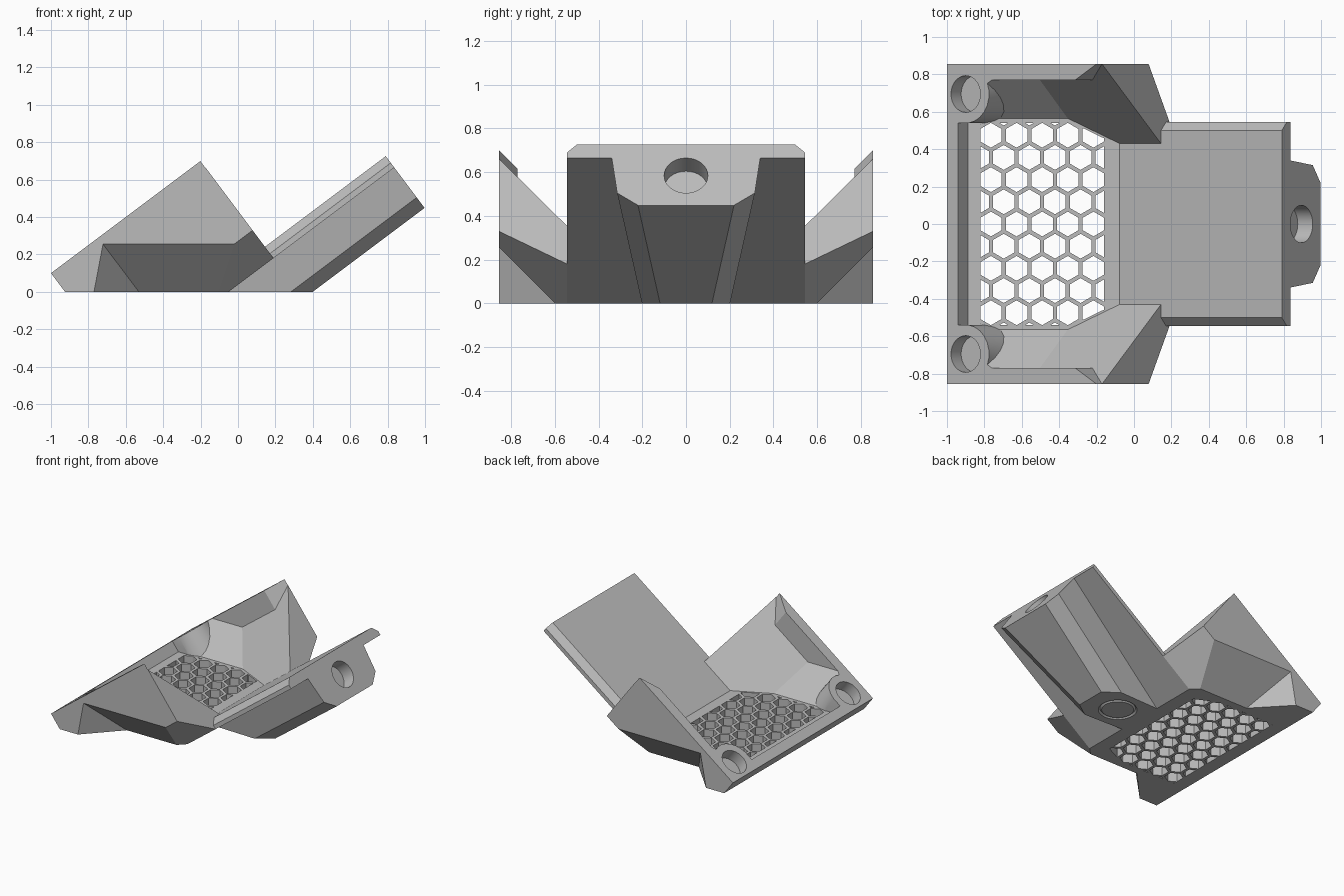
import bpy, bmesh, math
from itertools import combinations
from mathutils import Vector, Matrix

cube = bpy.data.objects.get("Cube")
if cube:
    bpy.data.objects.remove(cube, do_unlink=True)

grey = bpy.data.materials.new("plain grey")
grey.use_nodes = True
colour = (0.5, 0.5, 0.5, 1)
grey.diffuse_color = colour
grey.node_tree.nodes["Principled BSDF"].inputs["Base Color"].default_value = colour

# Axes of the tilted frame: U up the slope, N out of the slope, plus world Y and Z
U, N = Vector((0.8, 0, 0.6)), Vector((-0.6, 0, 0.8))
X, Y, Z = Vector((1, 0, 0)), Vector((0, 1, 0)), Vector((0, 0, 1))


def both(v, d):
    """The same limit on the left and right flank."""
    return [(v, d), (Vector((v.x, -v.y, v.z)), d)]


def add_solid(bm, planes):
    """Convex solid of all points p with p.v <= d for each (v, d)."""
    points = []
    for trio in combinations(planes, 3):
        m = Matrix([t[0] for t in trio])
        if abs(m.determinant()) < 1e-5:
            continue
        p = m.inverted() @ Vector([t[1] for t in trio])
        if all(p.dot(v) <= d + 1e-5 for v, d in planes):
            if all((p - q).length > 1e-4 for q in points):
                points.append(p)
    if len(points) < 4:
        return
    verts = [bm.verts.new(p) for p in points]
    bmesh.ops.convex_hull(bm, input=verts)


def finish(name, bm):
    loose = [v for v in bm.verts if not v.link_faces]
    bmesh.ops.delete(bm, geom=loose, context='VERTS')
    bmesh.ops.dissolve_limit(bm, angle_limit=0.01, verts=bm.verts, edges=bm.edges)
    bmesh.ops.recalc_face_normals(bm, faces=bm.faces)
    mesh = bpy.data.meshes.new(name)
    bm.to_mesh(mesh)
    bm.free()
    mesh.materials.append(grey)
    ob = bpy.data.objects.new(name, mesh)
    bpy.context.collection.objects.link(ob)
    return ob


def solid(name, planes):
    bm = bmesh.new()
    add_solid(bm, planes)
    return finish(name, bm)


def drill(name, centre, axis, radius, depth):
    """Cylinder reaching depth below and above the centre."""
    bm = bmesh.new()
    turn = axis.to_track_quat('Z', 'Y').to_matrix().to_4x4()
    bmesh.ops.create_cone(bm, cap_ends=True, segments=32, radius1=radius, radius2=radius,
                          depth=2 * depth, matrix=Matrix.Translation(centre) @ turn)
    return finish(name, bm)


def combine(ob, other, operation):
    mod = ob.modifiers.new(operation, 'BOOLEAN')
    mod.operation, mod.object, mod.solver = operation, other, 'EXACT'
    bpy.context.view_layer.objects.active = ob
    bpy.ops.object.modifier_apply(modifier=mod.name)
    bpy.data.objects.remove(other, do_unlink=True)


# Outer shell of the tilted duct, sloping in underneath
envelope = [(N, 0.68), (-U, 0.74), (-Z, 0)]
duct = solid("duct_frame", envelope + [(U, 0.26), (-N, -0.03)] + both(Y, 0.855)
             + both(Y - Z, 0.6) + both(0.6 * Y - N, 0.297))

# Corner feet under the low edge
slant = Vector((0.0676, 0.0636, -0.01275))
heel = Vector((-0.77, 0.855, 0))
for s in (1, -1):
    flip = Vector((1, s, 1))
    foot = solid("foot", envelope + [(s * Y, 0.855), (-s * Y, -0.4),
                                     (slant * flip, slant.dot(heel))])
    combine(duct, foot, 'UNION')

# Hollow of the duct, then its flared mouth at the high end
hollow = [(-Z, -0.075), (-N, -0.106), (-U, 0.665), (Z, 1.5), (X, 1)]
hollow += both(Y - Z, 0.49) + both(1.235 * Y - N, 0.425)
combine(duct, solid("hollow", hollow + both(Y, 0.77)), 'DIFFERENCE')
combine(duct, solid("mouth", hollow + both(Y - 0.6 * U, 0.7)), 'DIFFERENCE')

# Rounded screw bosses with blind holes
boss_u, boss_y, boss_r = -0.615, 0.695, 0.155
for s in (1, -1):
    planes = [(N, 0.68), (-U, 0.73), (-Z, 0), (s * Y - Z, 0.6)]
    for i in range(13):
        a = math.radians(-90 + 15 * i)
        v = U * math.cos(a) + Y * s * math.sin(a)
        planes.append((v, boss_u * math.cos(a) + boss_y * math.sin(a) + boss_r))
    combine(duct, solid("boss", planes), 'UNION')
    top = U * boss_u + N * 0.68 + Y * boss_y * s
    combine(duct, drill("screw_hole", top, N, 0.098, 0.09), 'DIFFERENCE')

# Honeycomb grille through the floor
pitch, bar = 0.137, 0.022
left, right, side = -0.82, -0.16, 0.54
bm = bmesh.new()
for row in range(-5, 6):
    cy = row * pitch * math.sqrt(3) / 2
    for col in range(-1, 6):
        cx = -0.765 + pitch * (col + 0.5 * (row % 2))
        if not left - 0.045 < cx < right + 0.045:
            continue
        planes = [(-X, -left), (X, right), (Z, 0.1), (-Z, 0.1)]
        planes += both(Y, side) + both(Y + 0.486 * X, 0.38)
        for i in range(6):
            a = math.radians(60 * i)
            v = Vector((math.cos(a), math.sin(a), 0))
            planes.append((v, v.dot(Vector((cx, cy, 0))) + (pitch - bar) / 2))
        add_solid(bm, planes)
combine(duct, finish("grille_cells", bm), 'DIFFERENCE')

# Sloping arm: chamfered plate on a tapered spine
end = 1.067
arm = solid("arm_plate", [(N, 0.106), (-N, -0.03), (U, end), (-Z, 0), (-X, 0.1)]
            + both(Y, 0.545) + both(Y + N, 0.606))
spine = solid("arm_spine", [(N, 0.05), (-N, 0.24), (U, end), (-Z, 0)]
              + both(Y - 0.125 * N - 0.135 * U, 0.192)
              + both(Y - 1.36 * N - 0.135 * U, 0.402))
combine(arm, spine, 'UNION')
combine(arm, drill("socket", U * end - N * 0.07, U, 0.1, 0.1), 'DIFFERENCE')

# Shallow ring groove under the spine
bpy.ops.mesh.primitive_torus_add(major_radius=0.125, minor_radius=0.012,
                                 major_segments=32, minor_segments=4,
                                 location=(0.15, 0, 0))
combine(arm, bpy.context.object, 'DIFFERENCE')
arm.name = "sloping_arm"

# Keep the drilled walls smooth and every other edge sharp
for ob in (duct, arm):
    bpy.ops.object.select_all(action='DESELECT')
    ob.select_set(True)
    bpy.context.view_layer.objects.active = ob
    bpy.ops.object.shade_smooth_by_angle(angle=math.radians(20))
